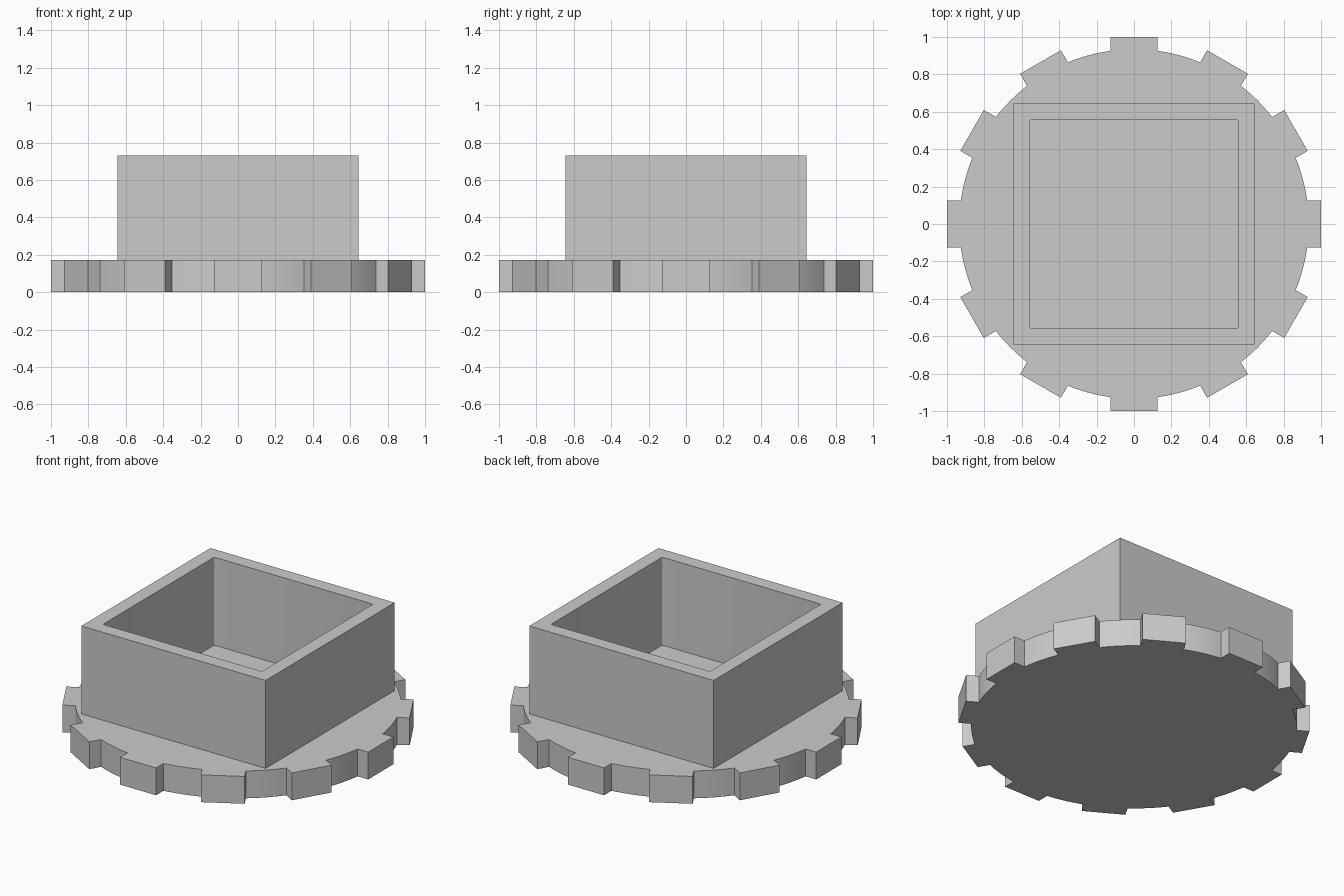
import bpy, bmesh
from math import asin, cos, sin, pi, radians

cube = bpy.data.objects.get("Cube")
if cube:
    bpy.data.objects.remove(cube, do_unlink=True)

TEETH = 12
RIM_RADIUS = 0.934
TOOTH_HALF = 0.126
PLATE_TOP = 0.173
WALL_TOP = 0.73
OUTER_HALF = 0.645
INNER_HALF = 0.52

grey = bpy.data.materials.new("plain grey")
grey.use_nodes = True
colour = (0.6, 0.6, 0.6, 1)
grey.diffuse_color = colour
grey.node_tree.nodes["Principled BSDF"].inputs["Base Color"].default_value = colour


def finish(bm, name):
    bmesh.ops.recalc_face_normals(bm, faces=bm.faces)
    mesh = bpy.data.meshes.new(name)
    bm.to_mesh(mesh)
    bm.free()
    mesh.materials.append(grey)
    obj = bpy.data.objects.new(name, mesh)
    bpy.context.collection.objects.link(obj)
    bpy.ops.object.select_all(action='DESELECT')
    obj.select_set(True)
    bpy.context.view_layer.objects.active = obj
    bpy.ops.object.shade_smooth_by_angle(angle=radians(25))
    return obj


def extrude_up(bm, face, height):
    new = bmesh.ops.extrude_face_region(bm, geom=[face])["geom"]
    verts = [g for g in new if isinstance(g, bmesh.types.BMVert)]
    bmesh.ops.translate(bm, verts=verts, vec=(0, 0, height))
    return next(g for g in new if isinstance(g, bmesh.types.BMFace))


# Toothed base plate: flat-ended teeth joined by round rim arcs
outline = []
half_angle = asin(TOOTH_HALF / RIM_RADIUS)
arc = 2 * pi / TEETH - 2 * half_angle
steps = 8
for i in range(TEETH):
    a = 2 * pi * i / TEETH
    for side in (-TOOTH_HALF, TOOTH_HALF):
        outline.append((cos(a) - side * sin(a), sin(a) + side * cos(a), 0))
    for s in range(steps + 1):
        t = a + half_angle + arc * s / steps
        outline.append((RIM_RADIUS * cos(t), RIM_RADIUS * sin(t), 0))
bm = bmesh.new()
extrude_up(bm, bm.faces.new([bm.verts.new(p) for p in outline]), PLATE_TOP)
finish(bm, "toothed_base_plate")

# Square socket wall, open at the top, standing on the plate
bm = bmesh.new()
corners = [(-1, -1), (1, -1), (1, 1), (-1, 1)]
base = bm.faces.new([bm.verts.new((x * OUTER_HALF, y * OUTER_HALF, PLATE_TOP)) for x, y in corners])
top = extrude_up(bm, base, WALL_TOP - PLATE_TOP)
bmesh.ops.recalc_face_normals(bm, faces=bm.faces)
bmesh.ops.inset_region(bm, faces=[top], thickness=OUTER_HALF - INNER_HALF)
floor = extrude_up(bm, top, PLATE_TOP - WALL_TOP)
if top.is_valid and top is not floor:
    bm.faces.remove(top)

# Slightly rounded inner corners
inner = [e for e in bm.edges
         if abs(e.verts[0].co.z - e.verts[1].co.z) > 0.1 and abs(e.verts[0].co.x) < 0.6]
bmesh.ops.bevel(bm, geom=inner, offset=0.01, segments=3, profile=0.5, affect='EDGES')

# The plate itself closes the bottom
low = [f for f in bm.faces if all(v.co.z < PLATE_TOP + 0.001 for v in f.verts)]
bmesh.ops.delete(bm, geom=low, context='FACES')
finish(bm, "square_socket_wall")
